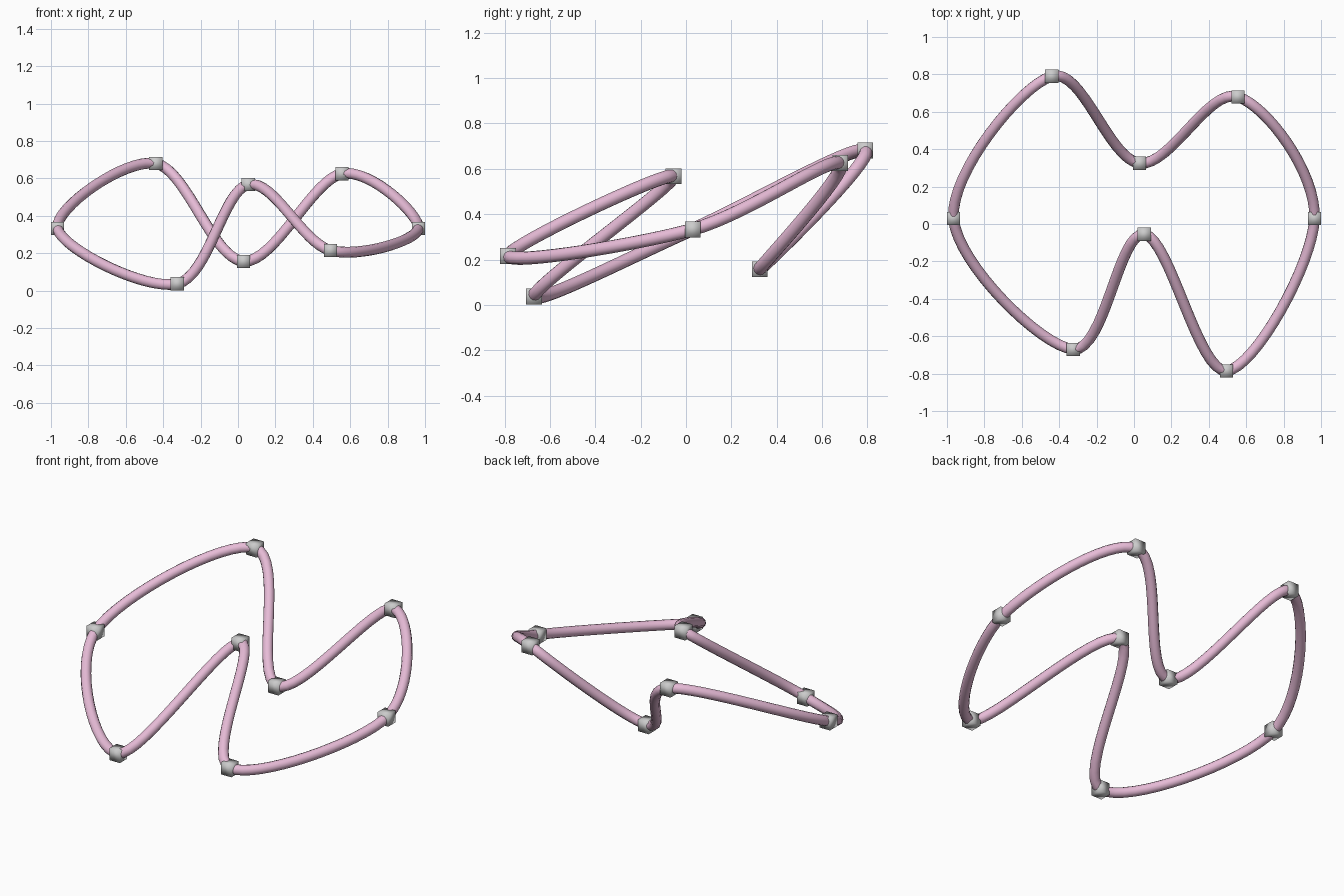
import bpy
from mathutils import Vector

if "Cube" in bpy.data.objects:
    bpy.data.objects.remove(bpy.data.objects["Cube"])

KNOT_SIZE = 0.07
TUBE_RADIUS = 0.029

knots = [Vector(p) for p in (
    (-0.965, 0.03, 0.333), (-0.44, 0.79, 0.68), (0.03, 0.325, 0.157),
    (0.555, 0.68, 0.625), (0.965, 0.03, 0.333), (0.495, -0.785, 0.215),
    (0.055, -0.055, 0.567), (-0.325, -0.67, 0.037))]

# Closed tube passing smoothly through all knots
curve = bpy.data.curves.new("loop_tube", "CURVE")
curve.dimensions = "3D"
curve.resolution_u = 16
curve.bevel_depth = TUBE_RADIUS
curve.bevel_resolution = 4
spline = curve.splines.new("BEZIER")
spline.bezier_points.add(len(knots) - 1)
spline.use_cyclic_u = True
for i, bp in enumerate(spline.bezier_points):
    handle = (knots[(i + 1) % len(knots)] - knots[i - 1]) / 6
    bp.handle_left_type = bp.handle_right_type = "FREE"
    bp.co = knots[i]
    bp.handle_left = knots[i] - handle
    bp.handle_right = knots[i] + handle
tube = bpy.data.objects.new("loop_tube", curve)
bpy.context.collection.objects.link(tube)
pink = bpy.data.materials.new("pink")
pink.diffuse_color = (0.8, 0.5, 0.68, 1)
pink.use_nodes = True
pink.node_tree.nodes["Principled BSDF"].inputs["Base Color"].default_value = pink.diffuse_color
curve.materials.append(pink)

# Small cube marker at each knot
for i, p in enumerate(knots):
    bpy.ops.mesh.primitive_cube_add(size=KNOT_SIZE, location=p)
    cube = bpy.context.object
    cube.name = f"knot_cube_{i + 1}"
    bpy.ops.object.shade_smooth()
